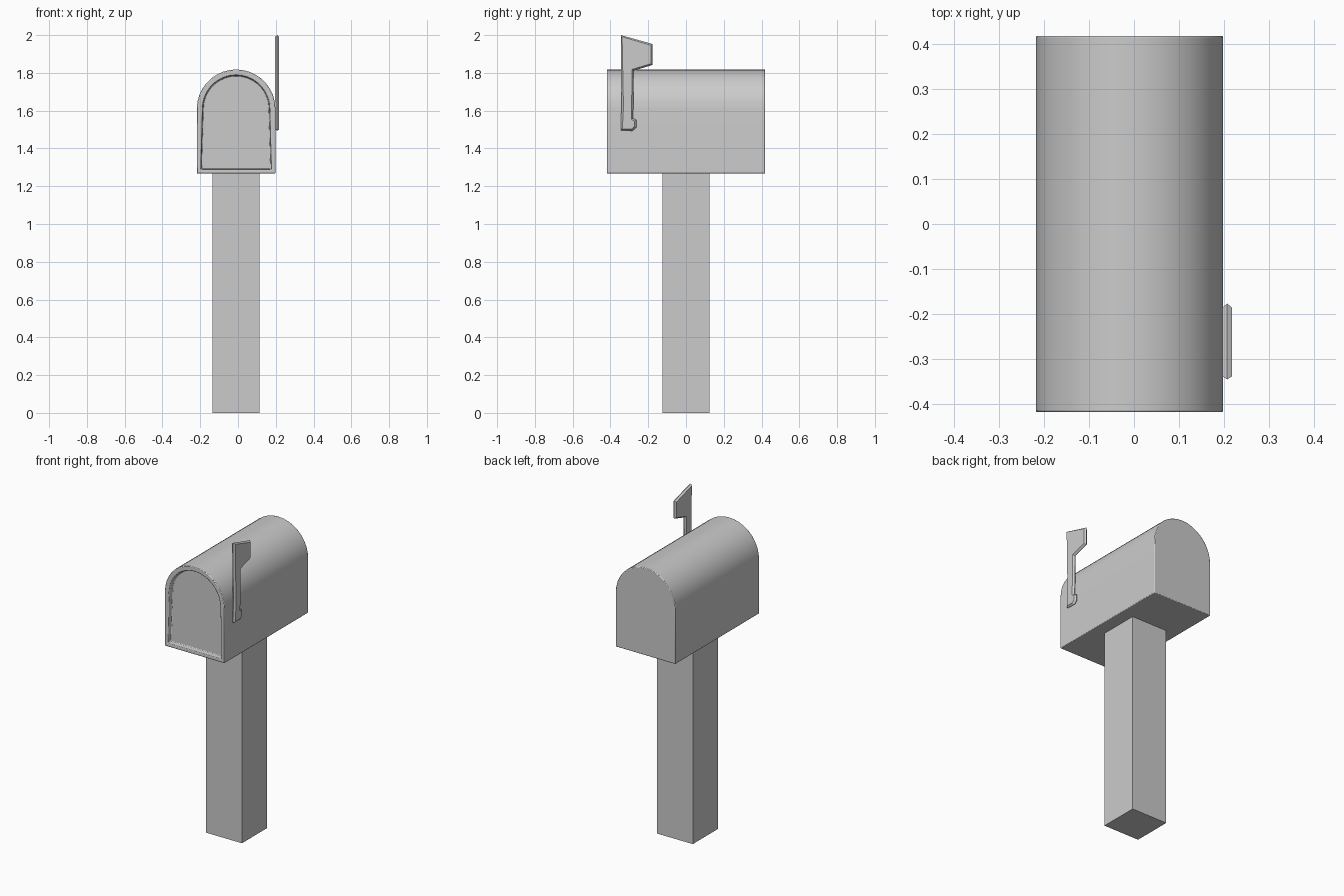
import bpy, bmesh, math
from mathutils import Vector

if "Cube" in bpy.data.objects:
    bpy.data.objects.remove(bpy.data.objects["Cube"])

CX = -0.01  # box and post are slightly left of centre because of the flag


def finish(name, bm, bevel=0.0, smooth=None):
    bmesh.ops.recalc_face_normals(bm, faces=bm.faces)
    me = bpy.data.meshes.new(name)
    bm.to_mesh(me)
    bm.free()
    ob = bpy.data.objects.new(name, me)
    bpy.context.collection.objects.link(ob)
    if smooth:
        bpy.ops.object.select_all(action='DESELECT')
        ob.select_set(True)
        bpy.context.view_layer.objects.active = ob
        bpy.ops.object.shade_smooth_by_angle(angle=math.radians(smooth))
    if bevel:
        mod = ob.modifiers.new("edge_bevel", 'BEVEL')
        mod.width, mod.segments = bevel, 2
        mod.limit_method, mod.angle_limit = 'ANGLE', math.radians(40)
    return ob


# Square post
bm = bmesh.new()
bmesh.ops.create_cube(bm, size=1)
for v in bm.verts:
    v.co = Vector((CX + v.co.x * 0.25, v.co.y * 0.25, (v.co.z + 0.5) * 1.27))
finish("post", bm)

# Arched box, extruded along y, with a recessed door in front
R, SPRING, BOTTOM, HALF, N = 0.208, 1.61, 1.267, 0.418, 18
outline = [(-R, BOTTOM), (R, BOTTOM)]
outline += [(R * math.cos(math.pi * i / N), SPRING + R * math.sin(math.pi * i / N))
            for i in range(N + 1)]
bm = bmesh.new()
front = bm.faces.new([bm.verts.new((CX + x, -HALF, z)) for x, z in outline])
ext = bmesh.ops.extrude_face_region(bm, geom=[front], use_keep_orig=True)
bmesh.ops.translate(bm, vec=(0, 2 * HALF, 0),
                    verts=[g for g in ext["geom"] if isinstance(g, bmesh.types.BMVert)])
bmesh.ops.recalc_face_normals(bm, faces=bm.faces)
front = min((f for f in bm.faces if len(f.verts) > 4), key=lambda f: f.calc_center_median().y)
bmesh.ops.inset_individual(bm, faces=[front], thickness=0.029, depth=0)
bmesh.ops.inset_individual(bm, faces=[front], thickness=0.005, depth=-0.03)
finish("mailbox_body", bm, bevel=0.004, smooth=30)

# Signal flag: two chamfered halves joined along the outline
flag = [(-0.345, 2.0), (-0.177, 1.953), (-0.177, 1.842), (-0.276, 1.812), (-0.280, 1.56),
        (-0.262, 1.55), (-0.262, 1.512), (-0.283, 1.493), (-0.345, 1.496), (-0.342, 1.62)]
bm = bmesh.new()
faces = []
for pts in (flag, flag[::-1]):
    faces.append(bm.faces.new([bm.verts.new((0.207, y, z)) for y, z in pts]))
bm.normal_update()
bmesh.ops.inset_individual(bm, faces=faces, thickness=0.011, depth=0.011)
bmesh.ops.remove_doubles(bm, verts=bm.verts, dist=0.0005)
finish("signal_flag", bm)
